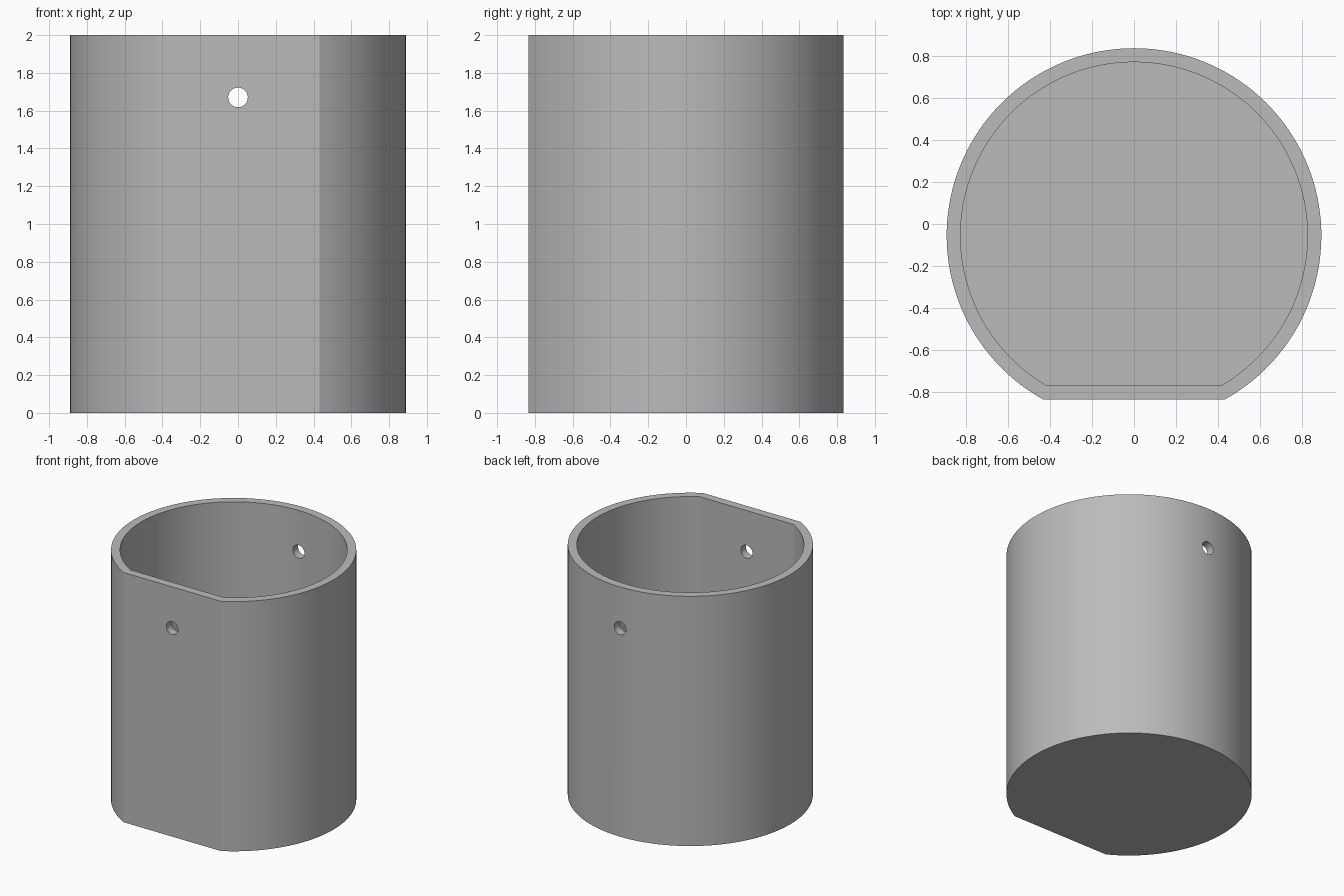
import bpy
import bmesh
import math
from mathutils import Matrix

if "Cube" in bpy.data.objects:
    bpy.data.objects.remove(bpy.data.objects["Cube"], do_unlink=True)

HEIGHT, CENTRE_Y, WALL = 2.0, -0.055, 0.066
RADIUS, FLAT = 0.89, 0.778        # outer radius, distance from axis to flat
HOLE_Z, HOLE_R = 1.67, 0.052

grey = bpy.data.materials.new("grey")
grey.use_nodes = True
colour = (0.5, 0.5, 0.5, 1)
grey.diffuse_color = colour
grey.node_tree.nodes["Principled BSDF"].inputs["Base Color"].default_value = colour


def make_object(name, bm):
    bmesh.ops.recalc_face_normals(bm, faces=bm.faces)
    mesh = bpy.data.meshes.new(name)
    bm.to_mesh(mesh)
    bm.free()
    obj = bpy.data.objects.new(name, mesh)
    bpy.context.collection.objects.link(obj)
    obj.data.materials.append(grey)
    return obj


def flatted_cylinder(name, radius, flat, bottom, top, steps=120):
    """Cylinder with one flat cut across its front."""
    half = math.acos(flat / radius)
    start, sweep = -math.pi / 2 + half, 2 * (math.pi - half)
    bm = bmesh.new()
    ring = []
    for i in range(steps + 1):
        a = start + sweep * i / steps
        ring.append(bm.verts.new((radius * math.cos(a),
                                  CENTRE_Y + radius * math.sin(a), bottom)))
    base = bm.faces.new(ring)
    ext = bmesh.ops.extrude_face_region(bm, geom=[base], use_keep_orig=True)
    verts = [v for v in ext["geom"] if isinstance(v, bmesh.types.BMVert)]
    bmesh.ops.translate(bm, vec=(0, 0, top - bottom), verts=verts)
    return make_object(name, bm)


# Outer body and the shapes removed from it
cup = flatted_cylinder("cup_body", RADIUS, FLAT, 0, HEIGHT)
cavity = flatted_cylinder("cavity_cutter", RADIUS - WALL, FLAT - WALL, WALL, HEIGHT + 0.2)

bm = bmesh.new()
bmesh.ops.create_cone(bm, cap_ends=True, segments=32, radius1=HOLE_R, radius2=HOLE_R,
                      depth=3, matrix=Matrix.Translation((0, 0, HOLE_Z))
                      @ Matrix.Rotation(math.pi / 2, 4, "X"))
pin = make_object("pin_hole_cutter", bm)

# Hollow the cup, then drill front and back walls
bpy.ops.object.select_all(action="DESELECT")
cup.select_set(True)
bpy.context.view_layer.objects.active = cup
for cutter in (cavity, pin):
    cutter.hide_render = True
    mod = cup.modifiers.new(cutter.name, "BOOLEAN")
    mod.operation, mod.solver, mod.object = "DIFFERENCE", "EXACT", cutter
    bpy.ops.object.modifier_apply(modifier=mod.name)
    bpy.data.objects.remove(cutter, do_unlink=True)

bpy.ops.object.shade_smooth_by_angle(angle=math.radians(20))
